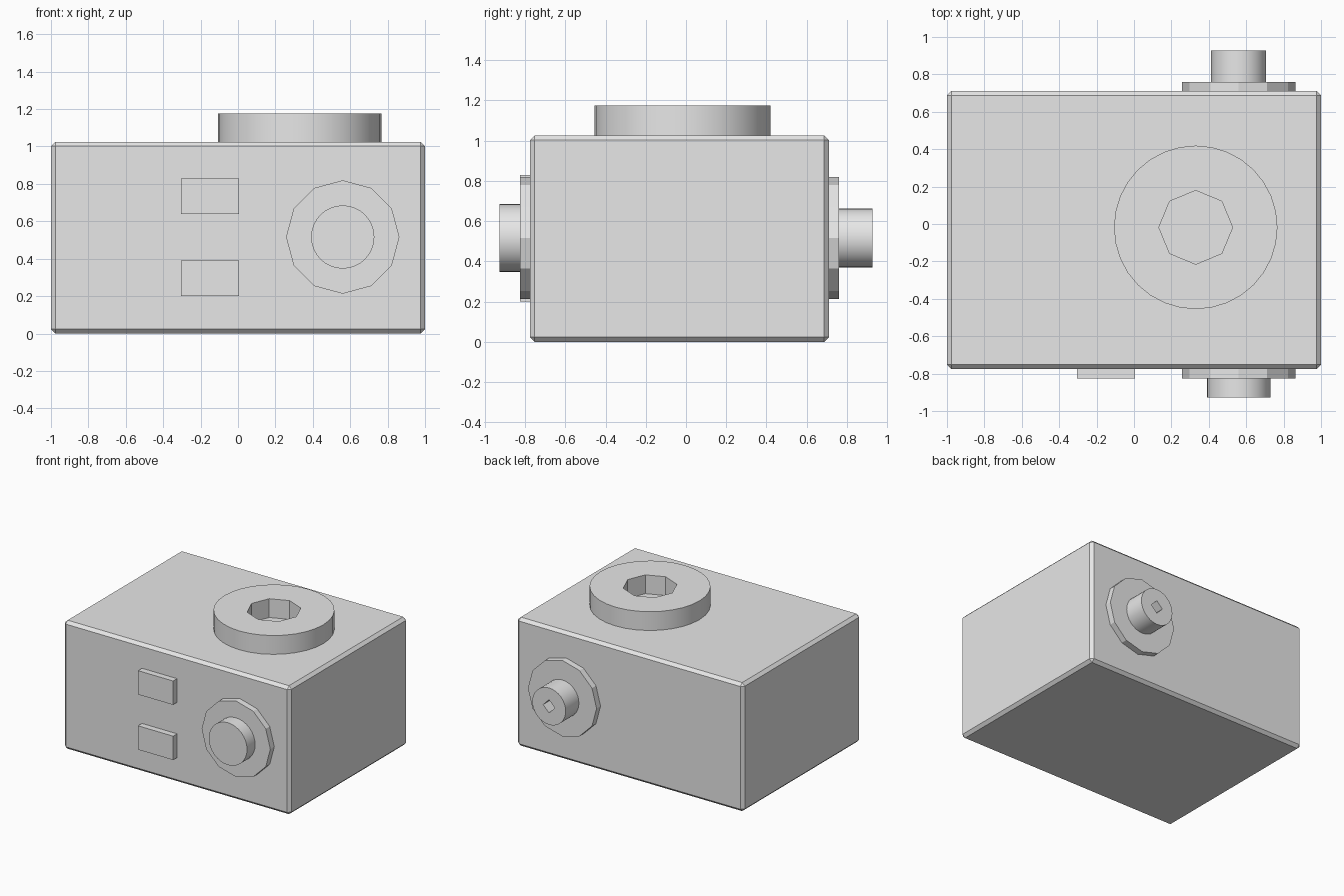
import bpy
import math

default = bpy.data.objects.get("Cube")
if default:
    bpy.data.objects.remove(default, do_unlink=True)

# Single plain grey
grey = bpy.data.materials.new("plain_grey")
grey.use_nodes = True
grey.diffuse_color = (0.8, 0.8, 0.8, 1)
grey.node_tree.nodes["Principled BSDF"].inputs["Base Color"].default_value = (0.8, 0.8, 0.8, 1)


def finish(name):
    ob = bpy.context.object
    ob.name = name
    ob.data.materials.append(grey)
    return ob


def box(name, low, high):
    centre = [(a + b) / 2 for a, b in zip(low, high)]
    bpy.ops.mesh.primitive_cube_add(size=1, location=centre)
    ob = finish(name)
    ob.scale = [b - a for a, b in zip(low, high)]
    bpy.ops.object.transform_apply(location=False, rotation=False, scale=True)
    return ob


def cylinder(name, radius, sides, centre, start, end, axis="Z"):
    """Cylinder from start to end along the axis; centre gives the other two coordinates."""
    mid = (start + end) / 2
    u, v = centre
    loc = (u, v, mid) if axis == "Z" else (u, mid, v)
    tilt = 0 if axis == "Z" else math.pi / 2
    bpy.ops.mesh.primitive_cylinder_add(vertices=sides, radius=radius, depth=end - start,
                                        location=loc, rotation=(tilt, 0, 0))
    return finish(name)


def drill(ob, cutter):
    mod = ob.modifiers.new("hole", "BOOLEAN")
    mod.operation = "DIFFERENCE"
    mod.solver = "EXACT"
    mod.object = cutter
    cutter.hide_render = True
    bpy.context.view_layer.objects.active = ob
    bpy.ops.object.modifier_apply(modifier=mod.name)
    bpy.data.objects.remove(cutter, do_unlink=True)


def smooth(ob):
    bpy.ops.object.select_all(action="DESELECT")
    ob.select_set(True)
    bpy.context.view_layer.objects.active = ob
    bpy.ops.object.shade_smooth_by_angle(angle=math.radians(25))


# Body with chamfered edges
FRONT, BACK, TOP = -0.775, 0.71, 1.025
body = box("body", (-1, FRONT, 0), (1, BACK, TOP))
chamfer = body.modifiers.new("chamfer", "BEVEL")
chamfer.width = 0.023
chamfer.segments = 1

# Top dial with an octagonal socket reaching the body
hub = (0.33, -0.018)
dial = cylinder("top_dial", 0.437, 32, hub, TOP - 0.02, 1.175)
drill(dial, cylinder("socket_cutter", 0.197, 8, hub, TOP - 0.1, 1.3))
smooth(dial)

# Front and back knobs on twelve-sided collars
axle = (0.56, 0.516)
cylinder("front_collar", 0.303, 12, axle, -0.825, FRONT + 0.02, "Y")
smooth(cylinder("front_knob", 0.169, 32, axle, -0.927, -0.815, "Y"))
cylinder("back_collar", 0.303, 12, axle, BACK - 0.02, 0.76, "Y")
back_knob = cylinder("back_knob", 0.147, 32, axle, 0.75, 0.927, "Y")
drill(back_knob, cylinder("keyway_cutter", 0.052, 4, axle, 0.7, 1, "Y"))
smooth(back_knob)

# Two rectangular buttons on the front
for name, z in (("lower_button", 0.2), ("upper_button", 0.64)):
    box(name, (-0.305, -0.825, z), (0.005, FRONT + 0.02, z + 0.19))
